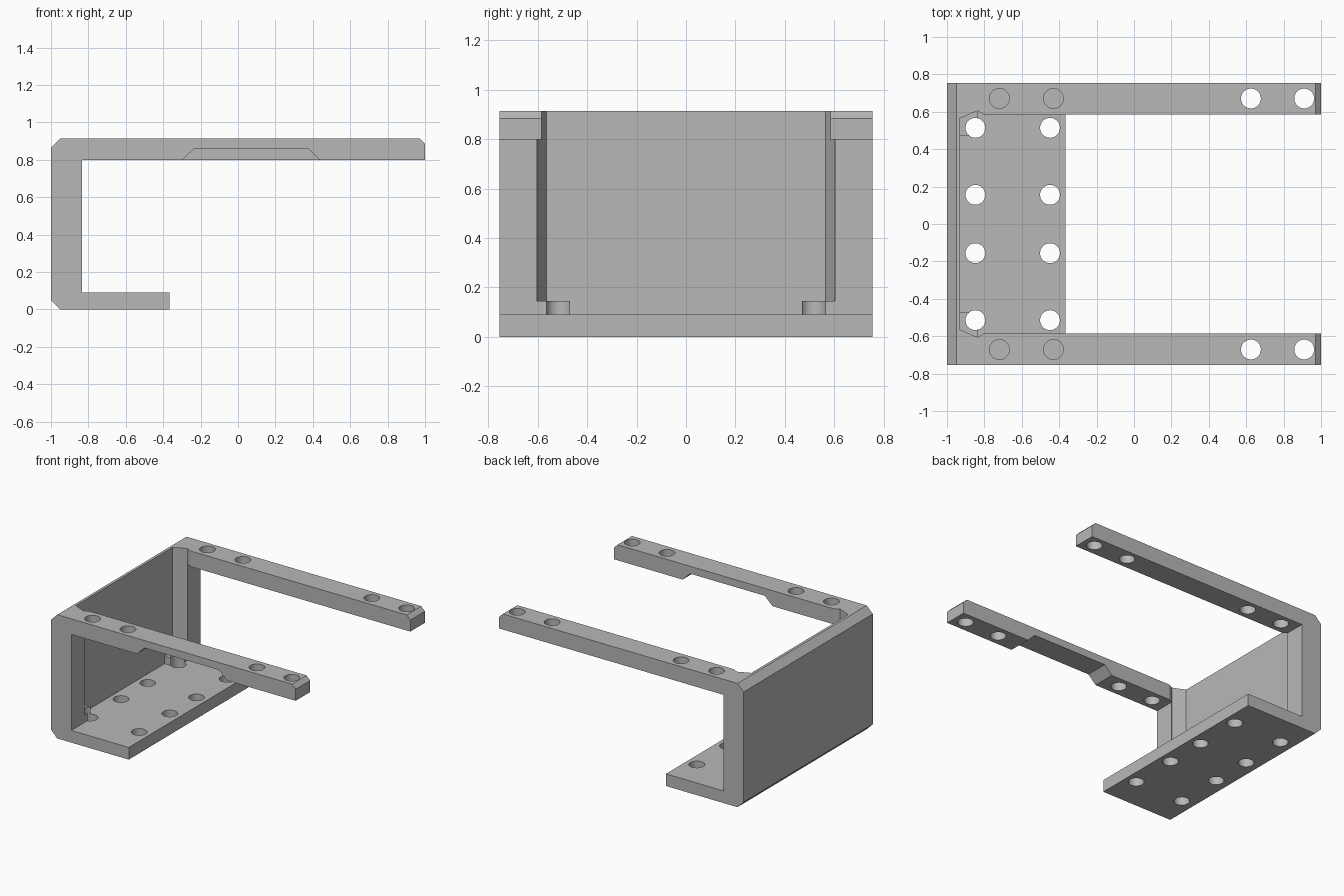
import bpy
import bmesh
import math
from mathutils import Vector

cube = bpy.data.objects.get("Cube")
if cube:
    bpy.data.objects.remove(cube, do_unlink=True)

HALF_W = 0.755      # half width of the bracket
FLOOR = 0.09        # thickness of the base plate
RADIUS = 0.053      # radius of every bolt hole

grey = bpy.data.materials.new("plain_grey")
grey.use_nodes = True
grey.diffuse_color = (0.48, 0.48, 0.48, 1)
grey.node_tree.nodes["Principled BSDF"].inputs["Base Color"].default_value = grey.diffuse_color


def prism(name, points, sweep):
    """Extrude a closed outline along a vector."""
    bm = bmesh.new()
    face = bm.faces.new([bm.verts.new(p) for p in points])
    new = bmesh.ops.extrude_face_region(bm, geom=[face])["geom"]
    bmesh.ops.translate(bm, vec=Vector(sweep),
                        verts=[v for v in new if isinstance(v, bmesh.types.BMVert)])
    bmesh.ops.recalc_face_normals(bm, faces=bm.faces)
    mesh = bpy.data.meshes.new(name)
    bm.to_mesh(mesh)
    bm.free()
    obj = bpy.data.objects.new(name, mesh)
    bpy.context.collection.objects.link(obj)
    mesh.materials.append(grey)
    return obj


def side_prism(name, outline, y0, y1):
    return prism(name, [(x, y0, z) for x, z in outline], (0, y1 - y0, 0))


def plan_prism(name, outline, z0, z1):
    return prism(name, [(x, y, z0) for x, y in outline], (0, 0, z1 - z0))


def cut(target, cutter):
    cutter.hide_render = True
    mod = target.modifiers.new("cut", 'BOOLEAN')
    mod.operation = 'DIFFERENCE'
    mod.solver = 'EXACT'
    mod.object = cutter
    bpy.context.view_layer.objects.active = target
    bpy.ops.object.modifier_apply(modifier=mod.name)
    bpy.data.objects.remove(cutter, do_unlink=True)


def bolt_hole(target, x, y, z0, z1):
    ring = [(x + RADIUS * math.cos(a), y + RADIUS * math.sin(a))
            for a in (math.tau * i / 40 for i in range(40))]
    cut(target, plan_prism("hole_cutter", ring, z0, z1))


# Side profile: base plate, back wall and top arms with bevelled corners
profile = [(-0.95, 0), (-0.365, 0), (-0.365, FLOOR), (-0.835, FLOOR),
           (-0.835, 0.8), (1, 0.8), (1, 0.885), (0.97, 0.915),
           (-0.95, 0.915), (-1, 0.865), (-1, 0.05)]
bracket = side_prism("mounting_bracket", profile, -HALF_W, HALF_W)

# Opening between the arms, with a flared pocket in the wall
edge = [(-0.93, 0.565), (-0.838, 0.605), (-0.8, 0.585), (1.1, 0.585)]
opening = edge + [(x, -y) for x, y in reversed(edge)]
cut(bracket, plan_prism("opening_cutter", opening, 0.145, 1.1))

# Lower part of the pocket, leaving a small boss in each corner
lower = [(-0.93, -0.47), (-0.8, -0.47), (-0.8, 0.47), (-0.93, 0.47)]
cut(bracket, plan_prism("lower_pocket_cutter", lower, FLOOR, 0.3))

# Relief under the front arm only
relief = [(-0.36, 0.74), (0.5, 0.74), (0.375, 0.86), (-0.235, 0.86)]
cut(bracket, side_prism("relief_cutter", relief, -0.9, -0.4))

# Bolt holes in arms and base plate
for side in (-1, 1):
    for x in (-0.72, -0.43, 0.625, 0.91):
        bolt_hole(bracket, x, side * 0.671, 0.7, 1.0)
    for x in (-0.848, -0.449):
        for y in (0.156, 0.514):
            bolt_hole(bracket, x, side * y, -0.1, 0.17)

# Smooth bores, crisp edges
bpy.ops.object.select_all(action='DESELECT')
bracket.select_set(True)
bpy.context.view_layer.objects.active = bracket
bpy.ops.object.shade_smooth_by_angle(angle=math.radians(20))
